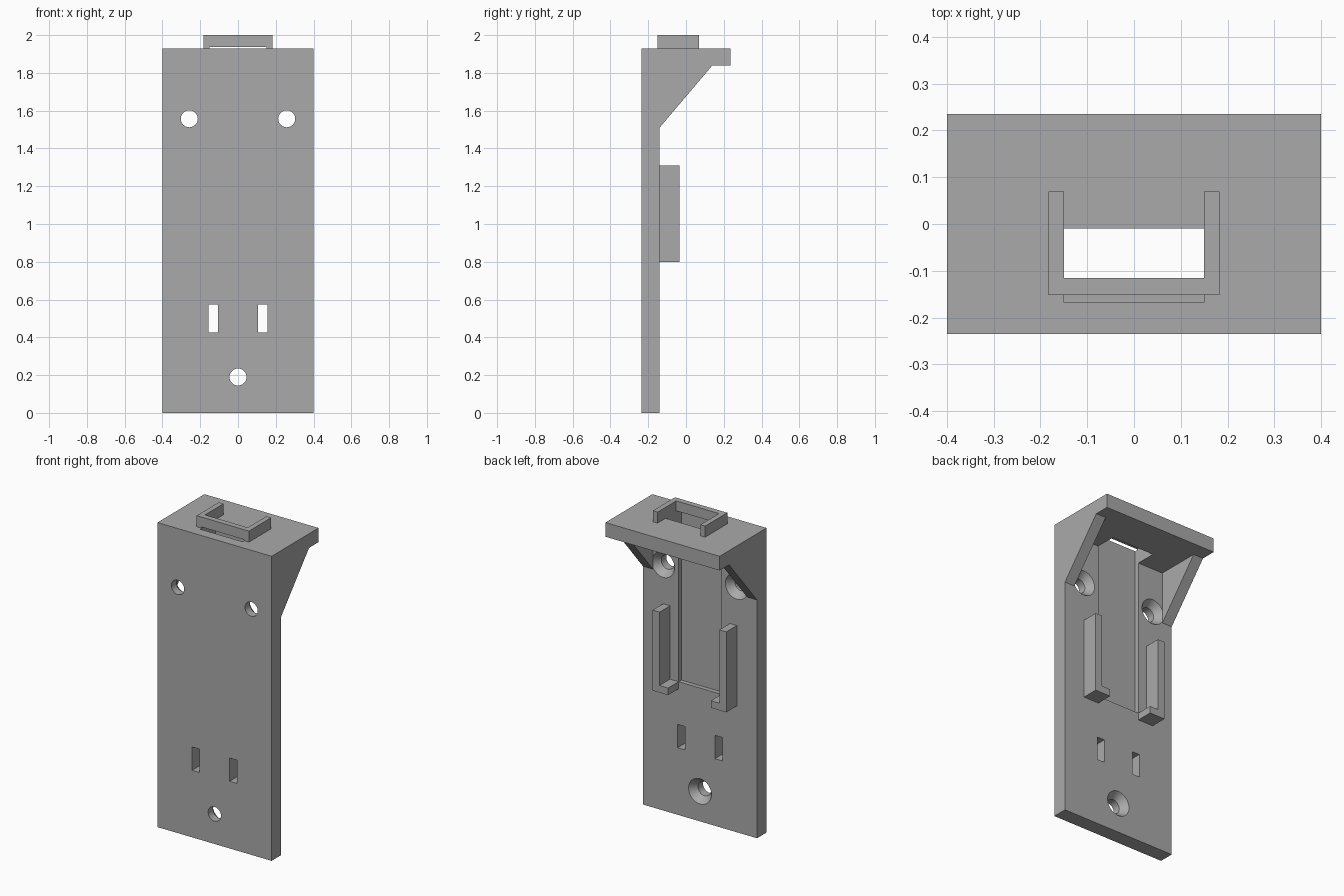
import bpy
import bmesh
import math
from mathutils import Matrix, Vector

cube = bpy.data.objects.get("Cube")
if cube:
    bpy.data.objects.remove(cube, do_unlink=True)

# One grey plastic for every part
grey = bpy.data.materials.new("grey plastic")
grey.use_nodes = True
colour = (0.4, 0.4, 0.4, 1)
grey.diffuse_color = colour
grey.node_tree.nodes["Principled BSDF"].inputs["Base Color"].default_value = colour

# Main dimensions
HALF_W = 0.4
FRONT, PLATE_BACK, SHELF_BACK = -0.235, -0.14, 0.235
SHELF_LOW, SHELF_TOP, TOP = 1.84, 1.93, 2.0
CHANNEL_X, CHANNEL_FLOOR, CHANNEL_LOW = 0.15, -0.168, 0.845


def finish(name, bm):
    bmesh.ops.recalc_face_normals(bm, faces=bm.faces)
    mesh = bpy.data.meshes.new(name)
    bm.to_mesh(mesh)
    bm.free()
    mesh.materials.append(grey)
    obj = bpy.data.objects.new(name, mesh)
    bpy.context.collection.objects.link(obj)
    return obj


def extrude(name, points, direction):
    """Extrude a closed outline along a vector."""
    bm = bmesh.new()
    face = bm.faces.new([bm.verts.new(p) for p in points])
    grown = bmesh.ops.extrude_face_region(bm, geom=[face])["geom"]
    moved = [v for v in grown if isinstance(v, bmesh.types.BMVert)]
    bmesh.ops.translate(bm, verts=moved, vec=Vector(direction))
    return finish(name, bm)


def side_profile(name, yz, x0, x1):
    return extrude(name, [(x0, y, z) for y, z in yz], (x1 - x0, 0, 0))


def box(name, x0, x1, y0, y1, z0, z1):
    return side_profile(name, [(y0, z0), (y1, z0), (y1, z1), (y0, z1)], x0, x1)


def screw_cutter(x, z):
    """Countersunk screw hole, turned about the y axis."""
    bm = bmesh.new()
    outline = [(0, -0.3), (0.045, -0.3), (0.045, -0.185),
               (0.08, PLATE_BACK), (0.08, -0.12), (0, -0.12)]
    verts = [bm.verts.new((r, y, 0)) for r, y in outline]
    edges = [bm.edges.new(pair) for pair in zip(verts, verts[1:])]
    bmesh.ops.spin(bm, geom=verts + edges, cent=(0, 0, 0), axis=(0, 1, 0),
                   angle=math.tau, steps=40)
    bmesh.ops.remove_doubles(bm, verts=bm.verts, dist=0.0001)
    bmesh.ops.transform(bm, matrix=Matrix.Translation((x, 0, z)), verts=bm.verts)
    return finish("screw_cutter", bm)


def cut(obj, cutters):
    bpy.context.view_layer.objects.active = obj
    for cutter in cutters:
        cutter.hide_render = True
        mod = obj.modifiers.new("cut", "BOOLEAN")
        mod.operation = "DIFFERENCE"
        mod.solver = "EXACT"
        mod.object = cutter
        bpy.ops.object.modifier_apply(modifier=mod.name)


# Back plate and top shelf as one angled profile
body = side_profile("plate_and_shelf", [
    (FRONT, 0), (PLATE_BACK, 0), (PLATE_BACK, SHELF_LOW), (SHELF_BACK, SHELF_LOW),
    (SHELF_BACK, SHELF_TOP), (FRONT, SHELF_TOP)], -HALF_W, HALF_W)

# U-shaped collar on the shelf, open to the back
outer, inner, front, wall, back = 0.183, CHANNEL_X, -0.152, -0.116, 0.07
collar = extrude("collar", [(x, y, SHELF_TOP) for x, y in [
    (-outer, back), (-outer, front), (outer, front), (outer, back),
    (inner, back), (inner, wall), (-inner, wall), (-inner, back)]],
    (0, 0, TOP - SHELF_TOP))

# Channel down the plate and through the shelf, screw holes and strap slots
channel = box("channel_cutter", -CHANNEL_X, CHANNEL_X, CHANNEL_FLOOR, -0.01,
              CHANNEL_LOW, SHELF_TOP + 0.007)
screws = [screw_cutter(x, z) for x, z in [(-0.258, 1.557), (0.258, 1.557), (0, 0.19)]]
slots = [box("slot_cutter", x - 0.026, x + 0.026, -0.3, 0, 0.425, 0.573)
         for x in (-0.131, 0.131)]
cut(body, [channel] + screws + slots)
cut(collar, [channel])
for cutter in [channel] + screws + slots:
    bpy.data.objects.remove(cutter, do_unlink=True)

for side, label in ((1, "left"), (-1, "right")):
    # Sloped gusset under the shelf
    side_profile(label + "_gusset", [
        (PLATE_BACK, 1.51), (0.14, SHELF_LOW), (PLATE_BACK, SHELF_LOW)],
        side * 0.33, side * HALF_W)
    # L-shaped holder with an inward foot
    extrude(label + "_holder", [(side * x, PLATE_BACK, z) for x, z in [
        (0.15, 0.8), (0.258, 0.8), (0.258, 1.31), (0.21, 1.31),
        (0.21, CHANNEL_LOW), (0.15, CHANNEL_LOW)]], (0, 0.105, 0))

# Round the screw holes while keeping hard edges
bpy.ops.object.select_all(action="DESELECT")
body.select_set(True)
bpy.context.view_layer.objects.active = body
bpy.ops.object.shade_smooth_by_angle(angle=math.radians(25))
